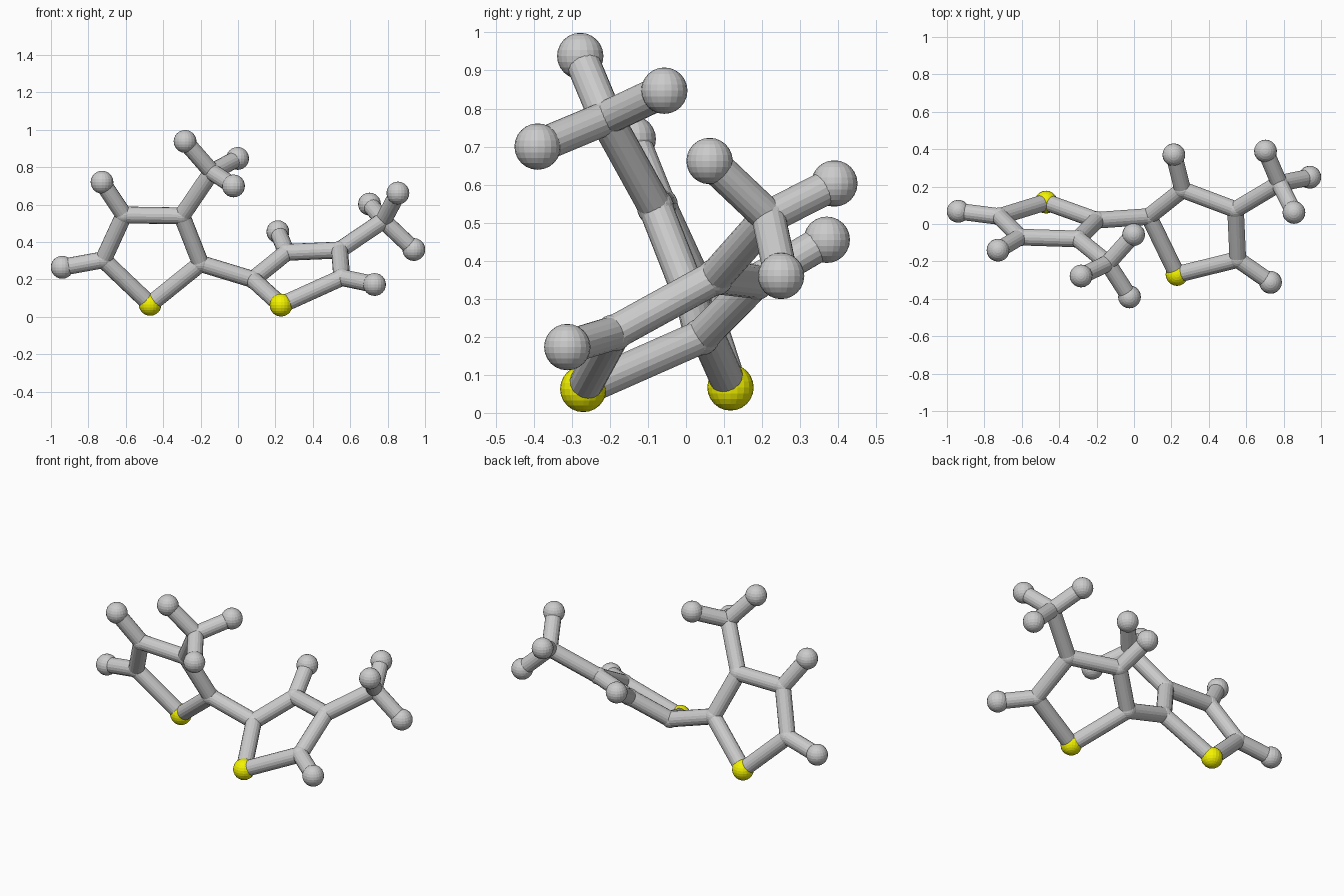
import bpy
from mathutils import Vector

if "Cube" in bpy.data.objects:
    bpy.data.objects.remove(bpy.data.objects["Cube"])

BOND_R, JOINT_R, BALL_R = 0.045, 0.049, 0.061

yellow = bpy.data.materials.new("yellow")
yellow.diffuse_color = (0.9, 0.9, 0.0, 1)
yellow.use_nodes = True
yellow.node_tree.nodes["Principled BSDF"].inputs["Base Color"].default_value = yellow.diffuse_color


def ball(name, pos, r, mat=None):
    bpy.ops.mesh.primitive_uv_sphere_add(segments=20, ring_count=12, radius=r, location=pos)
    ob = bpy.context.object
    ob.name = name
    if mat:
        ob.data.materials.append(mat)


def bond(name, a, b):
    a, b = Vector(a), Vector(b)
    d = b - a
    bpy.ops.mesh.primitive_cylinder_add(vertices=18, radius=BOND_R, depth=d.length,
                                        location=(a + b) / 2)
    ob = bpy.context.object
    ob.name = name
    ob.rotation_mode = 'QUATERNION'
    ob.rotation_quaternion = d.to_track_quat('Z', 'Y')


def ring_unit(side, ring, tips, methyl, methyl_tips):
    """Five-sided ring: sulfur first, then the link carbon and round the ring."""
    ball(side + "_sulfur_ball", ring[0], BALL_R, yellow)
    for i, p in enumerate(ring):
        if i:
            ball(side + "_ring_joint", p, JOINT_R)
        bond(side + "_ring_bond", p, ring[(i + 1) % 5])
    # single end balls on the ring
    for i, p in tips:
        bond(side + "_tip_bond", ring[i], p)
        ball(side + "_tip_ball", p, BALL_R)
    # three-pronged branch
    root = ring[methyl[0]]
    bond(side + "_branch_bond", root, methyl[1])
    ball(side + "_branch_joint", methyl[1], JOINT_R)
    for p in methyl_tips:
        bond(side + "_prong_bond", methyl[1], p)
        ball(side + "_prong_ball", p, BALL_R)


# left ring
left = [(-0.47, 0.117, 0.067), (-0.20, 0.02, 0.285), (-0.30, -0.08, 0.54),
        (-0.61, -0.07, 0.545), (-0.72, 0.04, 0.305)]
ring_unit("left", left,
          [(3, (-0.727, -0.14, 0.72)), (4, (-0.94, 0.068, 0.265))],
          (2, (-0.14, -0.21, 0.775)),
          [(-0.283, -0.278, 0.938), (-0.002, -0.057, 0.847), (-0.024, -0.39, 0.70)])

# right ring
right = [(0.23, -0.27, 0.063), (0.08, 0.04, 0.20), (0.26, 0.183, 0.345),
         (0.543, 0.077, 0.357), (0.555, -0.19, 0.21)]
ring_unit("right", right,
          [(2, (0.213, 0.37, 0.455)), (4, (0.73, -0.312, 0.173))],
          (3, (0.777, 0.217, 0.515)),
          [(0.855, 0.062, 0.662), (0.94, 0.25, 0.36), (0.703, 0.39, 0.603)])

# link between the rings
bond("link_bond", left[1], right[1])
